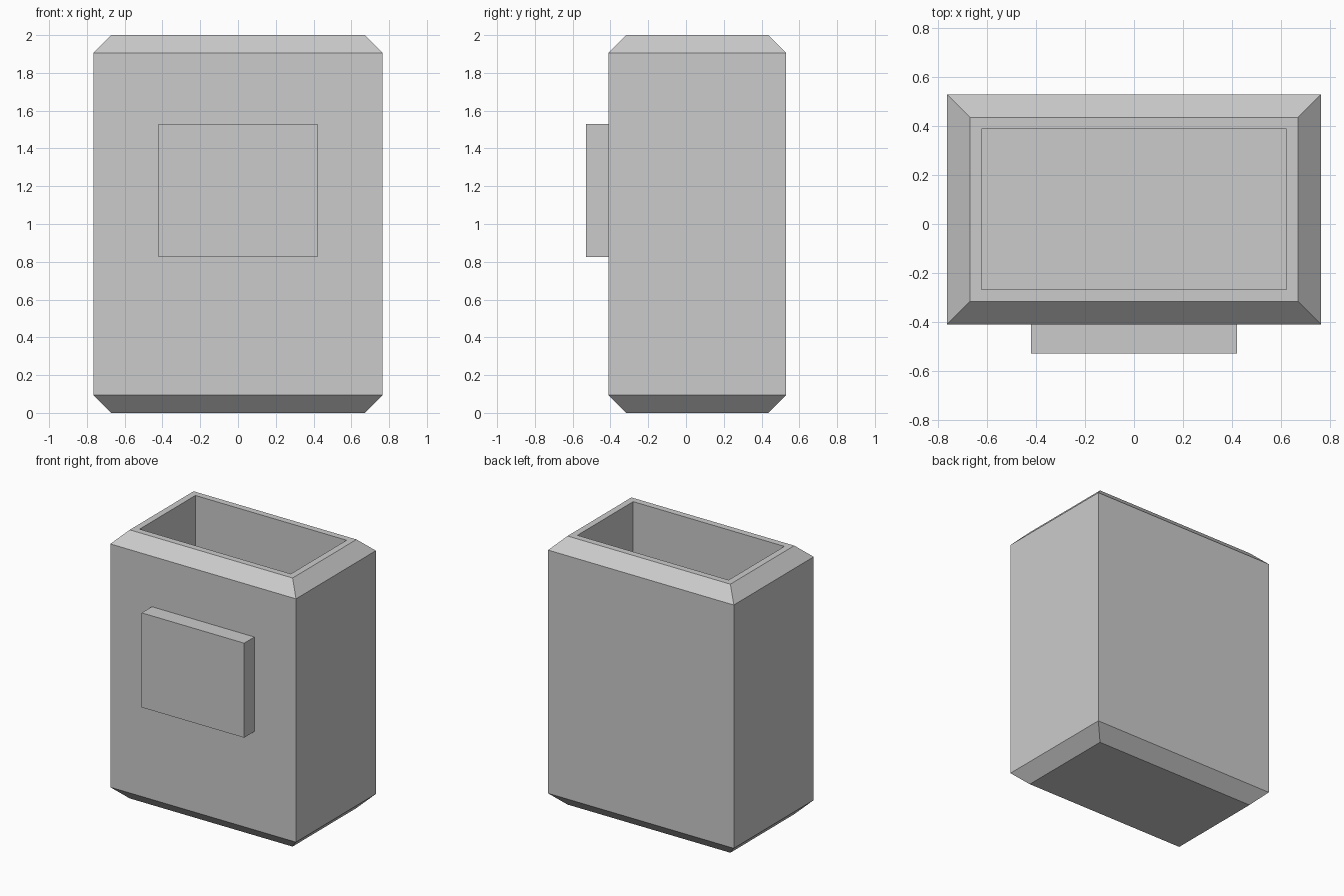
import bpy
import bmesh
from mathutils import Matrix, Vector

if "Cube" in bpy.data.objects:
    bpy.data.objects.remove(bpy.data.objects["Cube"], do_unlink=True)

# Single plain grey
GREY = (0.6, 0.6, 0.6, 1.0)
grey = bpy.data.materials.new("plain grey")
grey.use_nodes = True
grey.diffuse_color = GREY
grey.node_tree.nodes["Principled BSDF"].inputs["Base Color"].default_value = GREY


def add_object(name, bm):
    bmesh.ops.recalc_face_normals(bm, faces=bm.faces)
    mesh = bpy.data.meshes.new(name)
    bm.to_mesh(mesh)
    bm.free()
    mesh.materials.append(grey)
    obj = bpy.data.objects.new(name, mesh)
    bpy.context.collection.objects.link(obj)
    return obj


def ring(bm, half_x, half_y, y, z):
    corners = ((-1, -1), (1, -1), (1, 1), (-1, 1))
    return [bm.verts.new((sx * half_x, y + sy * half_y, z)) for sx, sy in corners]


# Container: inset rectangles stacked up the outside, over the rim, down inside
WIDTH, DEPTH, HEIGHT, CENTRE_Y = 0.765, 0.47, 2.0, 0.06
CHAMFER, WALL = 0.094, 0.142
profile = [(CHAMFER, 0), (0, CHAMFER), (0, HEIGHT - CHAMFER),
           (CHAMFER, HEIGHT), (WALL, HEIGHT), (WALL, WALL)]
bm = bmesh.new()
rings = [ring(bm, WIDTH - inset, DEPTH - inset, CENTRE_Y, z) for inset, z in profile]
for low, high in zip(rings, rings[1:]):
    for i in range(4):
        j = (i + 1) % 4
        bm.faces.new((low[i], low[j], high[j], high[i]))
bm.faces.new(rings[0][::-1])
bm.faces.new(rings[-1])
add_object("container_body", bm)

# Raised plate on the front wall
low, high = Vector((-0.422, -0.53, 0.826)), Vector((0.422, -0.4, 1.53))
bm = bmesh.new()
bmesh.ops.create_cube(bm, size=1, matrix=Matrix.LocRotScale((low + high) / 2, None, high - low))
add_object("front_plate", bm)
